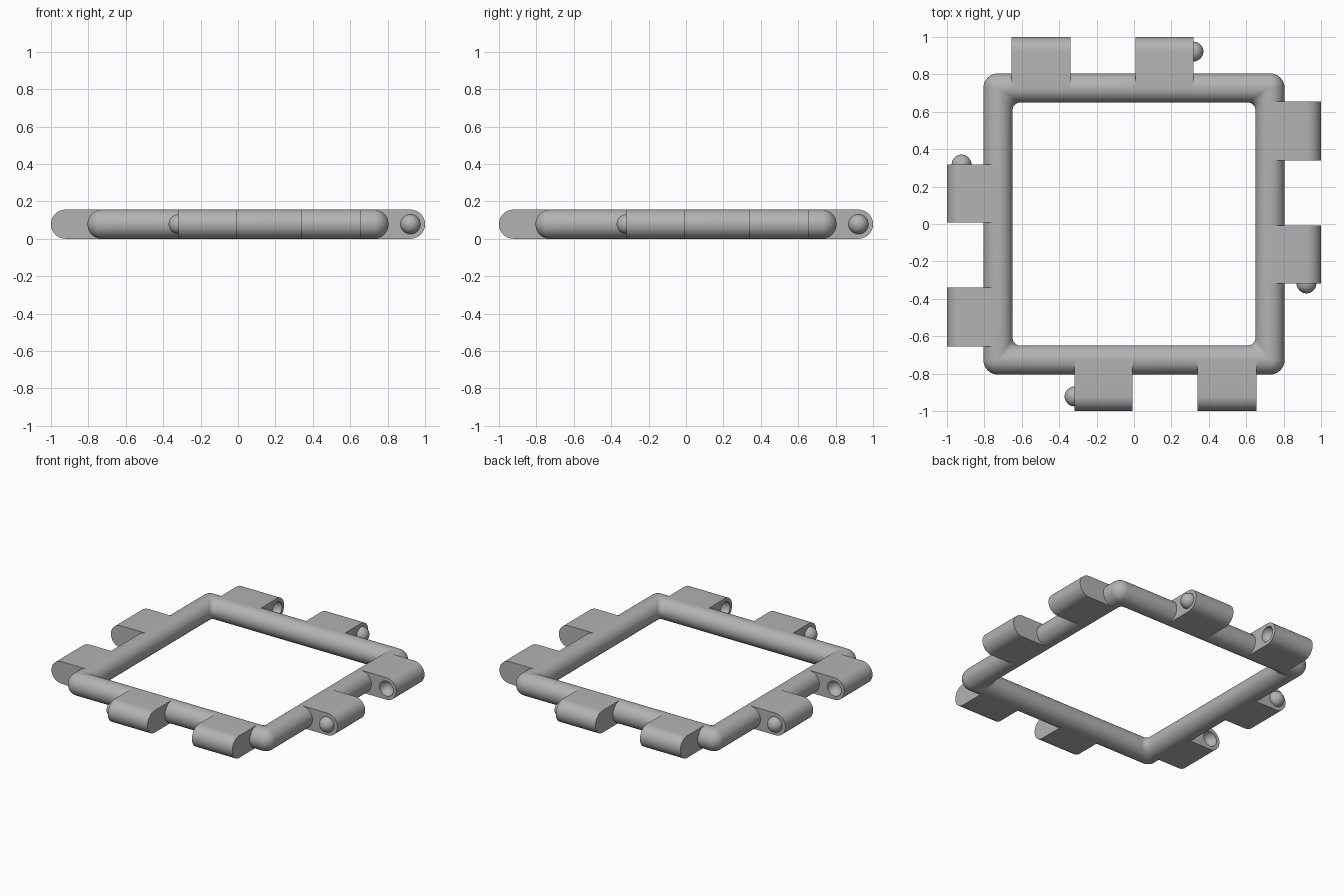
import bpy, bmesh
from math import sin, cos, pi
from mathutils import Matrix, Vector

cube = bpy.data.objects.get("Cube")
if cube:
    bpy.data.objects.remove(cube, do_unlink=True)

R = 0.078        # half thickness of the bars and tabs
MID = 0.727      # centre line of the frame bars
PIN = 1 - R      # centre line of the hinge pins

grey = bpy.data.materials.new("Plain grey")
grey.use_nodes = True
colour = (0.45, 0.45, 0.45, 1)
grey.diffuse_color = colour
grey.node_tree.nodes["Principled BSDF"].inputs["Base Color"].default_value = colour


def finish(name, bm):
    bmesh.ops.recalc_face_normals(bm, faces=bm.faces)
    mesh = bpy.data.meshes.new(name)
    bm.to_mesh(mesh)
    bm.free()
    mesh.materials.append(grey)
    obj = bpy.data.objects.new(name, mesh)
    bpy.context.collection.objects.link(obj)
    return obj


def smooth(obj):
    bpy.ops.object.select_all(action='DESELECT')
    obj.select_set(True)
    bpy.context.view_layer.objects.active = obj
    bpy.ops.object.shade_smooth_by_angle(angle=0.6)


def rounded_square(half, radius, z, steps=10):
    points = []
    for corner in range(4):
        turn = Matrix.Rotation(corner * pi / 2, 3, 'Z')
        for i in range(steps + 1):
            a = i / steps * pi / 2
            c = half - radius
            points.append(turn @ Vector((c + radius * cos(a), c + radius * sin(a), z)))
    return points


def make_frame(steps=40):
    # Rounded square rings stacked around a circular section
    bm = bmesh.new()
    rings = []
    for i in range(steps):
        a = 2 * pi * i / steps
        c = cos(a)
        radius = R * c if c > 0 else -0.04 * c
        ring = rounded_square(MID + R * c, max(radius, 0), R + R * sin(a))
        rings.append([bm.verts.new(p) for p in ring])
    n = len(rings[0])
    for i in range(steps):
        a, b = rings[i], rings[(i + 1) % steps]
        for j in range(n):
            k = (j + 1) % n
            bm.faces.new((a[j], a[k], b[k], b[j]))
    bmesh.ops.remove_doubles(bm, verts=bm.verts, dist=1e-5)
    smooth(finish("square_frame", bm))


def make_ball(name, x, radius):
    bm = bmesh.new()
    place = Matrix.Translation((x, -PIN, R))
    bmesh.ops.create_uvsphere(bm, u_segments=32, v_segments=16, radius=radius, matrix=place)
    return finish(name, bm)


def make_tab(name, x0, x1, steps=20):
    # Flat tab with a half-round outer end
    profile = [(-MID, 2 * R)]
    for i in range(steps + 1):
        a = pi / 2 + pi * i / steps
        profile.append((-PIN + R * cos(a), R + R * sin(a)))
    profile.append((-MID, 0))
    bm = bmesh.new()
    face = bm.faces.new([bm.verts.new((x0, y, z)) for y, z in profile])
    out = bmesh.ops.extrude_face_region(bm, geom=[face])
    moved = [v for v in out["geom"] if isinstance(v, bmesh.types.BMVert)]
    bmesh.ops.translate(bm, verts=moved, vec=(x1 - x0, 0, 0))
    return finish(name, bm)


def cut(obj, cutter):
    mod = obj.modifiers.new("socket", 'BOOLEAN')
    mod.operation = 'DIFFERENCE'
    mod.solver = 'EXACT'
    mod.object = cutter
    bpy.context.view_layer.objects.active = obj
    bpy.ops.object.modifier_apply(modifier=mod.name)
    bpy.data.objects.remove(cutter, do_unlink=True)


make_frame()

# One ball tab and one socket tab on each side, turned about the centre
for side, label in enumerate(("front", "left", "back", "right")):
    ball_tab = make_tab(label + "_ball_tab", -0.318, -0.008)
    ball = make_ball(label + "_ball", -0.318, 0.053)
    socket_tab = make_tab(label + "_socket_tab", 0.34, 0.655)
    cut(socket_tab, make_ball("socket_cutter", 0.34, 0.053))
    for obj in (ball_tab, ball, socket_tab):
        obj.data.transform(Matrix.Rotation(side * pi / 2, 4, 'Z'))
        smooth(obj)
